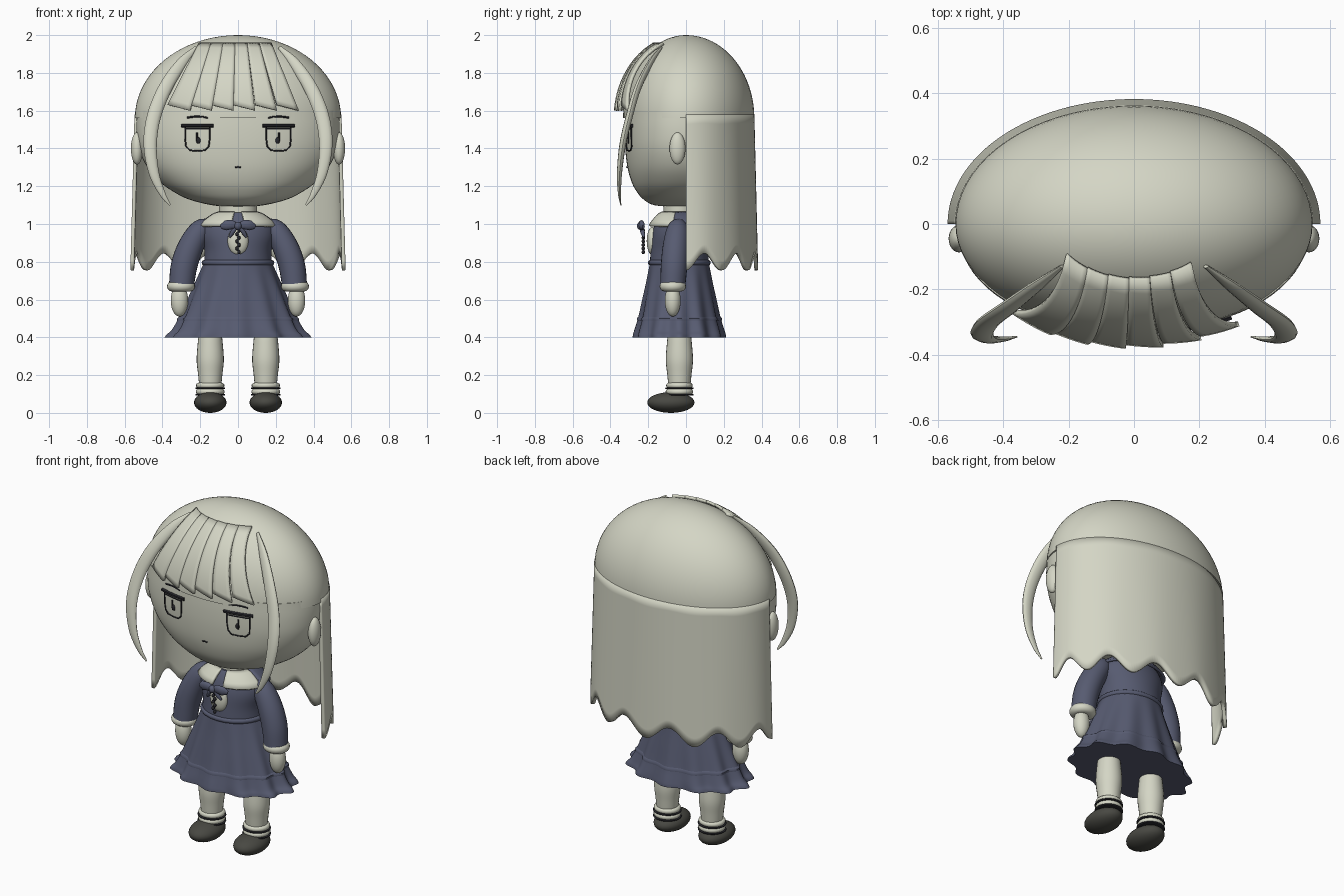
import bpy, bmesh, math
from mathutils import Vector

if "Cube" in bpy.data.objects:
    bpy.data.objects.remove(bpy.data.objects["Cube"])


def material(name, rgb):
    m = bpy.data.materials.new(name)
    m.diffuse_color = (*rgb, 1)
    m.use_nodes = True
    m.node_tree.nodes["Principled BSDF"].inputs["Base Color"].default_value = m.diffuse_color
    return m


CREAM = material("cream", (0.66, 0.67, 0.56))
NAVY = material("slate_navy", (0.095, 0.105, 0.165))
SHOE = material("charcoal", (0.065, 0.065, 0.055))
INK = material("ink", (0.02, 0.02, 0.025))
TAU = 2 * math.pi


def build(name, rings, mat, closed=True, caps=True, mirror=False, thick=0, angle=50):
    """Skin a stack of equal-length rings into one smooth part."""
    bm = bmesh.new()
    rows = [[bm.verts.new(p) for p in r] for r in rings]
    n = len(rows[0])
    for a, b in zip(rows, rows[1:]):
        for i in range(n if closed else n - 1):
            j = (i + 1) % n
            bm.faces.new((a[i], a[j], b[j], b[i]))
    if closed and caps:
        bm.faces.new(rows[0])
        bm.faces.new(rows[-1])
    bmesh.ops.recalc_face_normals(bm, faces=bm.faces)
    me = bpy.data.meshes.new(name)
    bm.to_mesh(me)
    bm.free()
    me.materials.append(mat)
    ob = bpy.data.objects.new(name, me)
    bpy.context.collection.objects.link(ob)
    if thick:
        s = ob.modifiers.new("thickness", "SOLIDIFY")
        s.thickness, s.offset = thick, 0
    if mirror:
        ob.modifiers.new("mirror", "MIRROR")
    bpy.ops.object.select_all(action="DESELECT")
    ob.select_set(True)
    bpy.context.view_layer.objects.active = ob
    bpy.ops.object.shade_smooth_by_angle(angle=math.radians(angle))
    return ob


def smooth(pts, steps=6):
    """Catmull-Rom resampling of a list of tuples."""
    p = [Vector(q) for q in pts]
    p = [2 * p[0] - p[1]] + p + [2 * p[-1] - p[-2]]
    out = []
    for a, b, c, d in zip(p, p[1:], p[2:], p[3:]):
        for k in range(steps):
            t = k / steps
            out.append(0.5 * (2 * b + (c - a) * t + (2 * a - 5 * b + 4 * c - d) * t * t
                              + (3 * b - a - 3 * c + d) * t ** 3))
    return out + [p[-2]]


def oval(z, rx, ry, cx=0, cy=0, n=48, power=2, wave=0, lobes=12):
    ring = []
    for i in range(n):
        t = TAU * i / n
        c, s = math.cos(t), math.sin(t)
        k = 1 + wave * math.cos(lobes * t)
        e = 2 / power
        ring.append((cx + rx * k * math.copysign(abs(c) ** e, c),
                     cy + ry * k * math.copysign(abs(s) ** e, s), z))
    return ring


def tube(name, path, mat, mirror=False, n=12, flat=1.0):
    """Sweep along (x, y, z, radius) points; flat scales the depth."""
    rings = []
    for i, q in enumerate(path):
        a, b = path[max(i - 1, 0)], path[min(i + 1, len(path) - 1)]
        tan = Vector((b[0] - a[0], b[1] - a[1], b[2] - a[2])).normalized()
        side = tan.cross(Vector((0, -1, 0))).normalized()
        dep = tan.cross(side)
        rings.append([Vector(q[:3]) + q[3] * (side * math.cos(TAU * k / n)
                      + dep * flat * math.sin(TAU * k / n)) for k in range(n)])
    return build(name, rings, mat, mirror=mirror)


def ball(name, c, r, mat, mirror=False):
    rings = []
    for i in range(17):
        a = math.pi * (0.01 + 0.98 * i / 16)
        rings.append(oval(c[2] - r[2] * math.cos(a), r[0] * math.sin(a), r[1] * math.sin(a), c[0], c[1], 24))
    return build(name, rings, mat, mirror=mirror)


def band(name, c, rx, ry, h, mat, mirror=False):
    """Rounded ring with a solid middle."""
    rings = []
    for i in range(9):
        a = math.pi * (i / 8 - 0.5)
        k = h / 2 * math.cos(a) - h / 2
        rings.append(oval(c[2] + h / 2 * math.sin(a), rx + k, ry + k, c[0], c[1], 24))
    return build(name, rings, mat, mirror=mirror)


# head: rows of height, half width, half depth
HEAD = smooth([(1.09, .03, .06), (1.10, .14, .17), (1.13, .26, .225), (1.17, .34, .26), (1.22, .41, .287),
               (1.3, .48, .31), (1.4, .525, .322), (1.5, .538, .325), (1.6, .535, .322)], 4)
build("head", [oval(z, rx, ry, n=72, power=2.2) for z, rx, ry in HEAD], CREAM)
ball("ear", (.535, -.045, 1.4), (.032, .042, .085), CREAM, True)


def face_y(x, z):
    r = min(HEAD, key=lambda h: abs(h[0] - z))
    return -r[2] * (1 - (abs(x) / r[1]) ** 2.2) ** (1 / 2.2)


# facial features laid on the face
def stroke(name, pts, r, mirror=True):
    tube(name, [(x, face_y(x, z) - .003, z, r) for x, z in pts], INK, mirror, n=6)


outline = [(.15, 1.51), (.15, 1.45), (.155, 1.41), (.175, 1.39), (.215, 1.387), (.255, 1.39),
           (.275, 1.41), (.28, 1.45), (.28, 1.51)]
stroke("eye_outline", outline, .004)
stroke("upper_eyelid", [(.13 + .028 * i, 1.52) for i in range(7)], .010)
stroke("lid_crease", [(.15 + .026 * i, 1.503) for i in range(6)], .004)
stroke("eyebrow", [(.16 + .022 * i, 1.563 + .006 * math.sin(i * math.pi / 5)) for i in range(6)], .005)
stroke("mouth", [(-.015, 1.3), (0, 1.302), (.015, 1.3)], .004, False)
stroke("pupil_line", [(.217, 1.485), (.217, 1.46), (.215, 1.43)], .005)
ball("pupil", (.21, face_y(.21, 1.44), 1.443), (.012, .006, .018), INK, True)

# hair cap: shallower in front of the ears than behind
cap = []
for i in range(21):
    a = math.pi / 2 * i / 20 * .99
    row = oval(1.56 + .44 * math.sin(a), .546 * math.cos(a), .362 * math.cos(a), n=72)
    cap.append([(x, y if y > 0 else y * .92, z) for x, y, z in row])
build("hair_cap", cap, CREAM)

# long back hair with a scalloped hem
back = []
for i in range(17):
    f = i / 16
    row = []
    for j in range(121):
        t = math.pi * j / 120
        hem = .80 - .045 * math.cos(12 * t)
        row.append(((.538 + .022 * f) * math.cos(t), (.352 + .02 * f) * math.sin(t), 1.58 + (hem - 1.58) * f))
    back.append(row)
build("back_hair", back, CREAM, closed=False, thick=.02)

# fringe of six overlapping panels
for k in range(6):
    rows = []
    for i in range(13):
        f = i / 12
        row = []
        for j in range(6):
            u = (k + j / 5) / 6
            z = 1.955 + (1.63 - .03 * j / 5 - 1.955) * f
            x = (-.205 + .38 * u) * (1 - f) + (-.37 + .69 * u) * f
            d = max(0, 1 - ((z - 1.56) / .44) ** 2 - (x / .55) ** 2)
            row.append((x, -(.362 + .008 * j / 5) * math.sqrt(d) - .006, z))
        rows.append(row)
    build("fringe_panel", rows, CREAM, closed=False, thick=.016, angle=30)

# long curved side locks
lock = smooth([(.22, -.13, 1.935, .01), (.30, -.19, 1.85, .028), (.385, -.255, 1.72, .036),
               (.445, -.30, 1.57, .037), (.465, -.335, 1.42, .035), (.445, -.352, 1.27, .027),
               (.40, -.352, 1.16, .016), (.36, -.345, 1.10, .005)])
tube("side_lock", lock, CREAM, True, flat=.5)

# neck and torso
CY = -.035
build("neck", [oval(z, .1, .085, 0, CY, 24) for z in (1.0, 1.12)], CREAM)
torso = smooth([(.78, .18, .157), (.86, .178, .152), (.94, .195, .145), (1.0, .185, .13), (1.04, .14, .11),
                (1.06, .11, .095)], 4)
build("dress_top", [oval(z, rx, ry, 0, CY) for z, rx, ry in torso], NAVY)
band("waistband", (0, CY, .795), .192, .166, .03, NAVY)

# pleated skirt with a flared hem
skirt = smooth([(.80, .178, .155, 0), (.7, .22, .172, .015), (.6, .262, .192, .025), (.5, .305, .212, .035),
                (.44, .335, .228, .045), (.415, .36, .234, .05), (.40, .37, .236, .05)], 4)
build("skirt", [oval(z, rx, ry, 0, CY, 144, wave=w) for z, rx, ry, w in skirt], NAVY)
build("hem_seam", [oval(z, rx + .004, ry + .004, 0, CY, 144, wave=.035)
                   for z, rx, ry in ((.508, .297, .208), (.50, .308, .214), (.488, .308, .214))], NAVY, caps=False)


# collar: cream flaps in front, slate cape behind
def collar(name, mat, t0, t1, mirror):
    rows = []
    for i in range(5):
        f = i / 4
        rows.append([((.10 + .105 * f) * math.cos(t), CY + (.09 + .07 * f) * math.sin(t), 1.06 - .07 * f ** 1.5)
                     for t in [math.radians(t0 + (t1 - t0) * j / 16) for j in range(17)]])
    build(name, rows, mat, closed=False, thick=.014, mirror=mirror)


collar("collar_flap", CREAM, -80, -12, True)
collar("collar_back", NAVY, -12, 192, False)

# bib and bow with hanging cord
ball("bib", (0, -.178, .91), (.055, .03, .075), CREAM)
tube("bow_loop", [(0, -.235, .99, .012), (.03, -.237, .997, .024), (.065, -.235, .993, .027),
                  (.09, -.225, .985, .012)], NAVY, True, flat=.6)
tube("bow_tail", [(.008, -.235, .985, .01), (.03, -.23, .955, .012), (.045, -.222, .93, .006)], NAVY, True)
ball("bow_knot", (0, -.24, .99), (.02, .02, .022), NAVY)
for i in range(7):
    ball("cord_bead", (.005 * (-1) ** i, -.226, .965 - .019 * i), (.009, .009, .011), INK)

# sleeves, cuffs and hands
sleeve = smooth([(.155, -.035, 1.0, .035), (.20, -.045, .965, .058), (.25, -.055, .88, .068),
                 (.285, -.063, .78, .070), (.30, -.07, .67, .066)])
tube("sleeve", sleeve, NAVY, True, n=24)
band("cuff", (.302, -.07, .67), .074, .07, .055, CREAM, True)
ball("hand", (.31, -.07, .595), (.046, .042, .085), CREAM, True)

# legs, sock cuffs and shoes
leg = smooth([(.42, .06), (.37, .066), (.28, .072), (.2, .064), (.1, .054)])
build("leg", [oval(z, r, r, .147, CY, 24) for z, r in leg], CREAM, mirror=True)
band("sock_top", (.147, CY, .145), .075, .07, .03, CREAM, True)
band("sock_bottom", (.147, CY, .112), .076, .073, .032, CREAM, True)
for z in (.130, .096):
    band("sock_stripe", (.147, CY, z), .079, .075, .009, INK, True)
ball("shoe", (.147, -.08, .055), (.086, .125, .055), SHOE, True)
